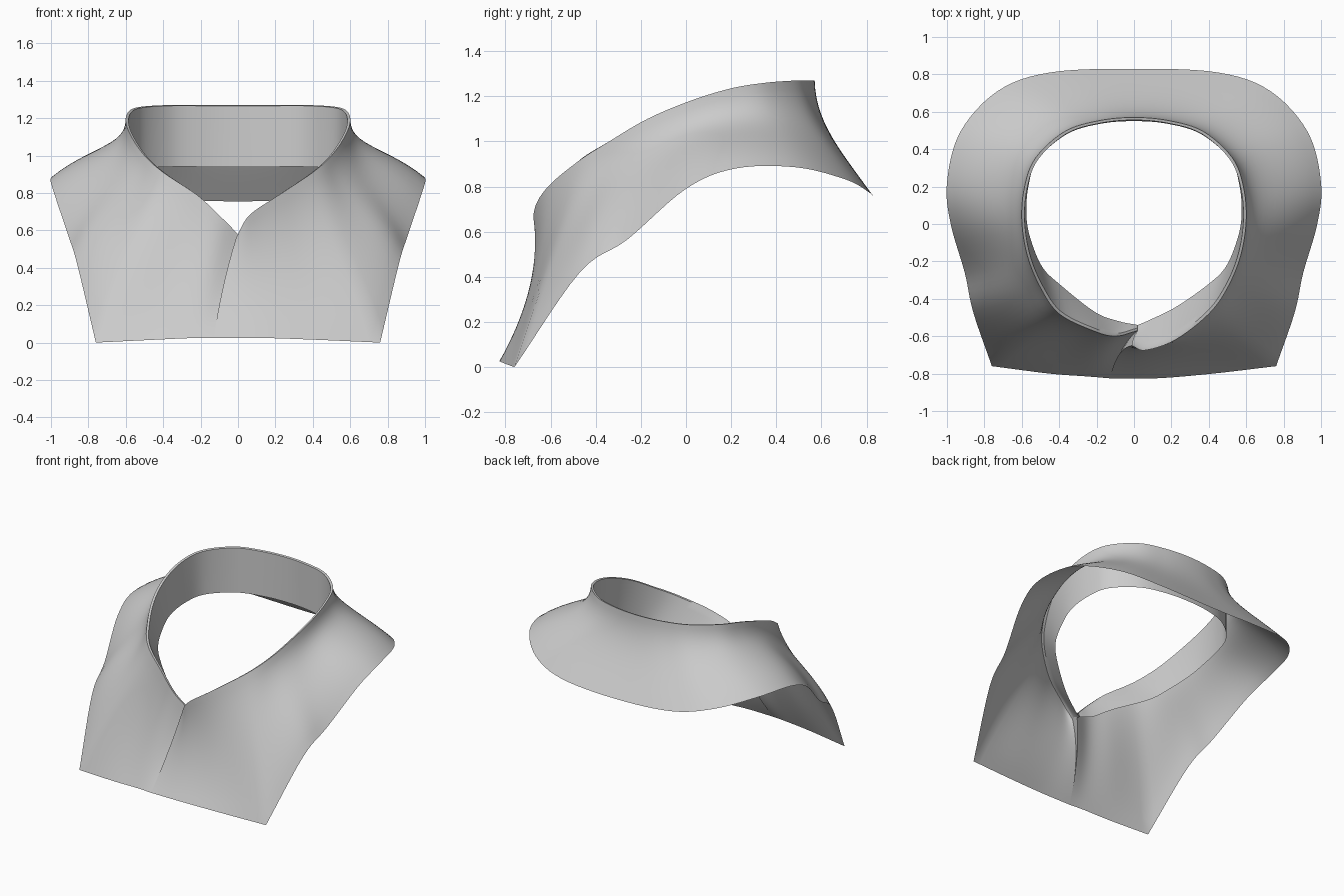
import bpy, bmesh
from mathutils import Vector as V

if "Cube" in bpy.data.objects:
    bpy.data.objects.remove(bpy.data.objects["Cube"])

# Half-yoke stations, front opening to centre back: neck rim, bend control, outer hem
yoke = [
    ((-0.01, -0.65, 0.56), (-0.09, -0.66, 0.30), (-0.13, -0.825, 0.025)),
    ((0.06, -0.675, 0.68), (0.08, -0.63, 0.38), (0.12, -0.825, 0.025)),
    ((0.22, -0.62, 0.79), (0.33, -0.60, 0.45), (0.42, -0.80, 0.015)),
    ((0.40, -0.48, 0.91), (0.56, -0.56, 0.62), (0.76, -0.76, 0.00)),
    ((0.50, -0.34, 1.00), (0.64, -0.42, 0.79), (0.86, -0.47, 0.42)),
    ((0.57, -0.17, 1.10), (0.66, -0.20, 0.92), (0.905, -0.26, 0.565)),
    ((0.60, 0.02, 1.18), (0.63, 0.03, 1.03), (0.98, 0.00, 0.79)),
    ((0.585, 0.20, 1.235), (0.63, 0.24, 1.06), (1.00, 0.22, 0.88)),
    ((0.525, 0.355, 1.26), (0.56, 0.42, 1.07), (0.93, 0.49, 0.885)),
    ((0.37, 0.495, 1.27), (0.40, 0.54, 1.07), (0.73, 0.71, 0.83)),
    ((0.19, 0.552, 1.27), (0.20, 0.575, 1.06), (0.45, 0.81, 0.775)),
    ((0.00, 0.57, 1.27), (0.00, 0.585, 1.05), (0.00, 0.83, 0.755)),
]
# Lower edge of the inner facing at the same stations
facing = [(0.02, -0.54, 0.52), (0.09, -0.51, 0.54), (0.23, -0.44, 0.61),
          (0.40, -0.32, 0.71), (0.49, -0.23, 0.78), (0.55, -0.09, 0.84),
          (0.575, 0.04, 0.89), (0.565, 0.20, 0.92), (0.515, 0.345, 0.935),
          (0.36, 0.48, 0.94), (0.185, 0.535, 0.94), (0.00, 0.55, 0.94)]
# How upright the collar stand is, and how full the sweep is, at each station
upright = [0, 0, 0.2, 0.5, 0.75, 0.8, 0.8, 0.8, 0.7, 0.6, 0.5, 0.5]
full = [0, 0, 0, 0, 0.02, 0.05, 0.08, 0.07, 0.05, 0.03, 0.02, 0.02]
# The left side tucks under the right at the front opening
left_front = [
    ((0.02, -0.57, 0.56), (-0.07, -0.64, 0.30), (-0.13, -0.825, 0.025), (0.02, -0.54, 0.52)),
    ((-0.10, -0.60, 0.68), (-0.18, -0.64, 0.38), (-0.25, -0.815, 0.024), (-0.08, -0.52, 0.55)),
    ((-0.22, -0.57, 0.79), (-0.33, -0.59, 0.46), (-0.45, -0.80, 0.015), (-0.21, -0.47, 0.63)),
]


def station(rim, bend_pt, hem, low, up, f):
    """Turn rim / bend / hem into a cubic profile: upright stand, then an outward sweep."""
    r, c, h = V(rim), V(bend_pt), V(hem)
    stand = (r + (c - r) * 0.667).lerp(r + V((0, 0, -0.22)), up)
    out = V((c.x, c.y, 0)).normalized() * 0.5 + V((0, 0, 0.85))
    return [r, stand, h + (c - h) * 0.667 + out * f, h, V(low)]


right = [station(*y, l, u, f) for y, l, u, f in zip(yoke, facing, upright, full)]
left = [station(*s, u, f) for s, u, f in zip(left_front, upright, full)]
left += [[V((-p.x, p.y, p.z)) for p in s] for s in right[3:]]
stations = left + right[-2::-1]
corners = (3, len(stations) - 4)


def spline(pts, steps=6):
    out = []
    for i in range(len(pts) - 1):
        b, c = pts[i], pts[i + 1]
        a = pts[i - 1] if i else 2 * b - c
        d = pts[i + 2] if i + 2 < len(pts) else 2 * c - b
        for k in range(steps):
            t = k / steps
            out.append(0.5 * (2 * b + (c - a) * t + (2 * a - 5 * b + 4 * c - d) * t * t
                              + (3 * b - a - 3 * c + d) * t ** 3))
    return out + [pts[-1]]


def loop(col, cornered=False):
    pts = [s[col] for s in stations]
    if not cornered:
        return spline(pts)
    a, b = corners
    return spline(pts[:a + 1])[:-1] + spline(pts[a:b + 1])[:-1] + spline(pts[b:])


def cubic(a, b, c, d, n=14):
    return [a * (1 - t) ** 3 + b * 3 * t * (1 - t) ** 2 + c * 3 * t * t * (1 - t) + d * t ** 3
            for t in (k / n for k in range(n + 1))]


def sheet(name, sections):
    bm = bmesh.new()
    grid = [[bm.verts.new(p) for p in s] for s in sections]
    for g, h in zip(grid, grid[1:]):
        for j in range(len(g) - 1):
            bm.faces.new((g[j], h[j], h[j + 1], g[j + 1]))
    bmesh.ops.remove_doubles(bm, verts=bm.verts[:], dist=0.0005)
    me = bpy.data.meshes.new(name)
    bm.to_mesh(me)
    bm.free()
    ob = bpy.data.objects.new(name, me)
    bpy.context.collection.objects.link(ob)
    bpy.ops.object.select_all(action='DESELECT')
    ob.select_set(True)
    bpy.context.view_layer.objects.active = ob
    bpy.ops.object.shade_smooth_by_angle(angle=0.8)


rim, stand, sweep, hem, low = loop(0), loop(1), loop(2), loop(3, True), loop(4)

# Outer yoke: upright at the neck rim, flaring down to the hem
profiles = [cubic(*p) for p in zip(rim, stand, sweep, hem)]
sheet("collar_yoke", profiles)

# Return that closes the overlap at the front opening
sheet("front_opening_return", [profiles[-1], profiles[0]])

# Inner facing: thin rim lip, then a band hanging inside the neck
bands = []
for r, l in zip(rim, low):
    inner = V((r.x * 0.975, r.y * 0.975, r.z - 0.004))
    bands.append([l.lerp(inner, k / 5) for k in range(6)] + [r])
sheet("neck_facing", bands)
